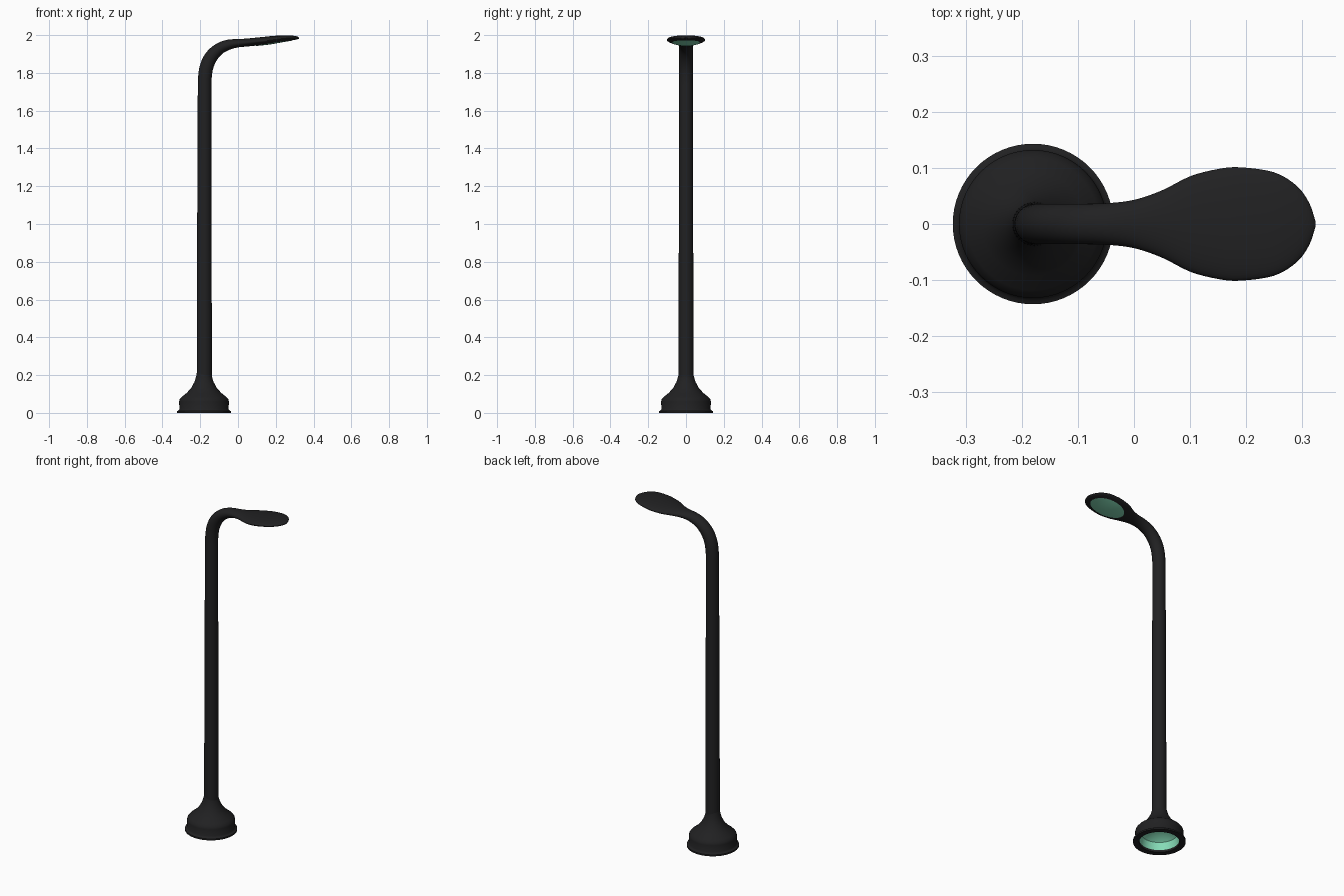
import bpy, bmesh, math
from mathutils import Vector
from mathutils.bvhtree import BVHTree

if "Cube" in bpy.data.objects:
    bpy.data.objects.remove(bpy.data.objects["Cube"])


def material(name, rgb):
    m = bpy.data.materials.new(name)
    m.diffuse_color = (*rgb, 1)
    m.use_nodes = True
    m.node_tree.nodes["Principled BSDF"].inputs["Base Color"].default_value = m.diffuse_color
    return m


black = material("black_metal", (0.015, 0.015, 0.016))
mint = material("mint_green", (0.24, 0.72, 0.48))


def finish(bm, name, mats, angle=40):
    me = bpy.data.meshes.new(name)
    bm.to_mesh(me)
    bm.free()
    for m in mats:
        me.materials.append(m)
    ob = bpy.data.objects.new(name, me)
    bpy.context.collection.objects.link(ob)
    bpy.ops.object.select_all(action='DESELECT')
    ob.select_set(True)
    bpy.context.view_layer.objects.active = ob
    bpy.ops.object.shade_smooth_by_angle(angle=math.radians(angle))
    return ob


def bridge(bm, a, b, mat=0):
    n = len(a)
    for i in range(n):
        f = bm.faces.new((a[i], a[(i + 1) % n], b[(i + 1) % n], b[i]))
        f.material_index = mat


# Base: turned bell with flange and a hollow mint underside
BX = -0.18
outer = [(0.037, 0.22), (0.041, 0.195), (0.050, 0.165), (0.068, 0.132),
         (0.092, 0.105), (0.118, 0.085), (0.129, 0.072), (0.132, 0.060),
         (0.130, 0.020), (0.136, 0.012), (0.143, 0.009), (0.143, 0.0)]
inner = [(0.110, 0.0), (0.108, 0.012), (0.100, 0.055), (0.06, 0.085), (0.002, 0.09)]
bm = bmesh.new()
rings = []
for r, z in outer + inner:
    rings.append([bm.verts.new((BX + r * math.cos(a), r * math.sin(a), z))
                  for a in (2 * math.pi * k / 64 for k in range(64))])
for i in range(len(rings) - 1):
    bridge(bm, rings[i], rings[i + 1], 1 if i > len(outer) else 0)
bm.faces.new(rings[-1]).material_index = 1
bmesh.ops.recalc_face_normals(bm, faces=bm.faces[:])
finish(bm, "base", [black, mint])

# Pole, bent arm and flattened head: sections (x, z, half width, half height)
straight = [(-0.178, 0.19, 0.040, 0.040), (-0.178, 1.0, 0.038, 0.038)]
bend = [(-0.177, 1.70, 0.036, 0.036), (-0.176, 1.765, 0.036, 0.036),
        (-0.167, 1.83, 0.036, 0.036), (-0.142, 1.885, 0.036, 0.035),
        (-0.10, 1.927, 0.036, 0.031), (-0.05, 1.949, 0.037, 0.027),
        (0.0, 1.957, 0.043, 0.022), (0.05, 1.961, 0.060, 0.021),
        (0.10, 1.966, 0.085, 0.021), (0.15, 1.971, 0.098, 0.021),
        (0.19, 1.976, 0.101, 0.020), (0.25, 1.983, 0.092, 0.016),
        (0.29, 1.985, 0.068, 0.012), (0.312, 1.985, 0.038, 0.008),
        (0.323, 1.984, 0.006, 0.003)]
secs = [Vector(s) for s in straight]
pts = [Vector(s) for s in bend]
for i in range(len(pts) - 1):
    p0, p1, p2 = pts[max(i - 1, 0)], pts[i], pts[i + 1]
    p3 = pts[min(i + 2, len(pts) - 1)]
    for k in range(4):
        t = k / 4
        secs.append(0.5 * (2 * p1 + (p2 - p0) * t + (2 * p0 - 5 * p1 + 4 * p2 - p3) * t * t
                           + (3 * p1 - p0 - 3 * p2 + p3) * t ** 3))
secs.append(pts[-1])
bm = bmesh.new()
rings = []
for i, s in enumerate(secs):
    d = secs[min(i + 1, len(secs) - 1)] - secs[max(i - 1, 0)]
    length = math.hypot(d[0], d[1])
    nx, nz = -d[1] / length, d[0] / length
    ring = []
    for k in range(40):
        a = 2 * math.pi * k / 40
        h = s[3] * math.sin(a)
        ring.append(bm.verts.new((s[0] + nx * h, s[2] * math.cos(a), s[1] + nz * h)))
    rings.append(ring)
for a, b in zip(rings, rings[1:]):
    bridge(bm, a, b)
bm.faces.new(rings[0])
bm.faces.new(rings[-1])
bmesh.ops.recalc_face_normals(bm, faces=bm.faces[:])
tree = BVHTree.FromBMesh(bm)
finish(bm, "pole_and_head", [black])

# Lens: thin oval plate following the underside of the head
bm = bmesh.new()


def under(x, y):
    hit = tree.ray_cast(Vector((x, y, 1.8)), Vector((0, 0, 1)))[0]
    return bm.verts.new((x, y, (hit.z if hit else 1.965) - 0.002))


rings = []
for j in range(1, 9):
    f = j / 8
    rings.append([under(0.19 + 0.103 * f * math.cos(a), 0.074 * f * math.sin(a))
                  for a in (2 * math.pi * k / 48 for k in range(48))])
for a, b in zip(rings, rings[1:]):
    bridge(bm, a, b)
bm.faces.new(rings[0])
bmesh.ops.recalc_face_normals(bm, faces=bm.faces[:])
if sum(f.normal.z for f in bm.faces) > 0:
    bmesh.ops.reverse_faces(bm, faces=bm.faces[:])
finish(bm, "lamp_lens", [mint])
